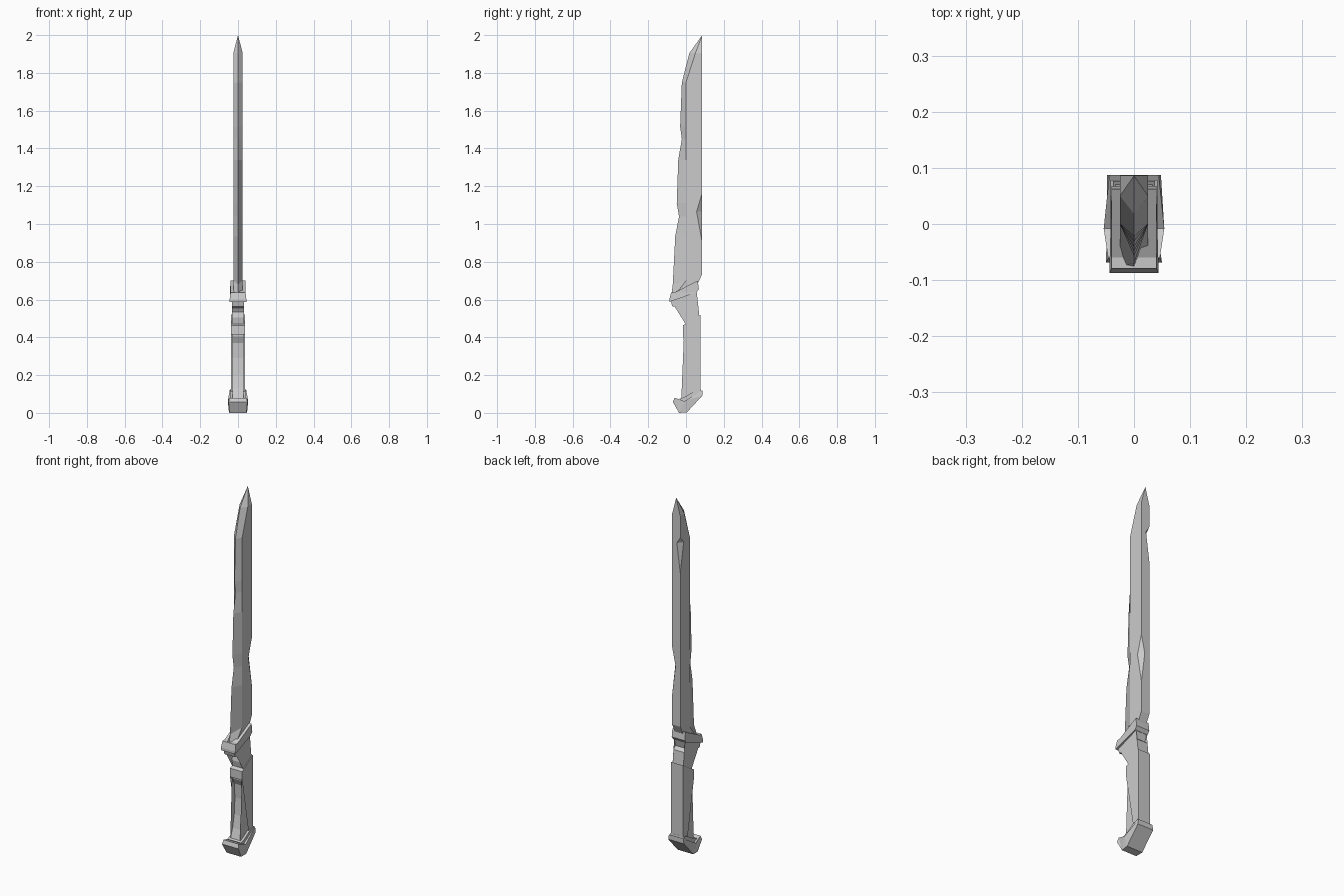
import bpy, bmesh
from mathutils import Vector

if "Cube" in bpy.data.objects:
    bpy.data.objects.remove(bpy.data.objects["Cube"])


def finish(name, bm):
    bmesh.ops.remove_doubles(bm, verts=bm.verts, dist=1e-5)
    bmesh.ops.recalc_face_normals(bm, faces=bm.faces)
    mesh = bpy.data.meshes.new(name)
    bm.to_mesh(mesh)
    bm.free()
    obj = bpy.data.objects.new(name, mesh)
    bpy.context.collection.objects.link(obj)
    return obj


def plate(name, profile, half):
    """Side profile (y, z[, own half width]) mirrored to both sides of x = 0."""
    bm = bmesh.new()
    sides = []
    for s in (-1, 1):
        sides.append([bm.verts.new((s * (p[2] if len(p) > 2 else half), p[0], p[1]))
                      for p in profile])
    n = len(profile)
    caps = [bm.faces.new(sides[0]), bm.faces.new(sides[1])]
    for i in range(n):
        j = (i + 1) % n
        bm.faces.new((sides[0][i], sides[0][j], sides[1][j], sides[1][i]))
    bmesh.ops.triangulate(bm, faces=caps)
    return finish(name, bm)


# Blade: five-sided sections of (edge y,z), (ridge y,z), (spine y,z)
T = 0.025
sections = [((-.08, .60), (-.075, .60), (.06, .68)),
            ((-.07, .68), (0, .70), (.086, .735))]
edge = [(-.057, .935), (-.037, 1.04), (-.049, 1.11), (-.041, 1.34),
        (-.022, 1.45), (-.031, 1.515), (-.022, 1.75)]
sections += [((y, z), (0, z), (.086, z)) for y, z in edge]
sections.append(((.018, 1.905), (.05, 1.905), (.086, 1.905)))

bm = bmesh.new()
rings = []
for e, r, s in sections:
    rings.append([bm.verts.new(p) for p in
                  ((0, *e), (T, *r), (T, *s), (-T, *s), (-T, *r))])
bm.faces.new(rings[0])
for a, b in zip(rings, rings[1:]):
    for i in range(5):
        j = (i + 1) % 5
        bm.faces.new((a[i], a[j], b[j], b[i]))
tip = bm.verts.new((0, .086, 2.0))
for i in range(5):
    bm.faces.new((rings[-1][i], rings[-1][(i + 1) % 5], tip))
blade = finish("blade", bm)

# Chips gouged out of the two spine corners
for side, low, mid, high in ((1, .90, 1.065, 1.165), (-1, 1.59, 1.75, 1.785)):
    a = Vector((side * T, .056, mid))
    b = Vector((side * .004, .086, mid))
    m = (a + b) / 2
    ends = [Vector((side * T, .086, z)) for z in (low, high)]
    pts = [a + (a - b) * .6, b + (b - a) * .6] + [p + (p - m) * 1.5 for p in ends]
    bm = bmesh.new()
    v = [bm.verts.new(p) for p in pts]
    for f in ((0, 1, 2), (0, 1, 3), (0, 2, 3), (1, 2, 3)):
        bm.faces.new([v[i] for i in f])
    cutter = finish("chip_cutter", bm)
    cutter.hide_render = True
    cutter.hide_viewport = True
    cut = blade.modifiers.new("chip", 'BOOLEAN')
    cut.operation = 'DIFFERENCE'
    cut.solver = 'EXACT'
    cut.object = cutter

# Slanted guard slab and the hooked bracket below it
plate("guard_slab", [(-.079, .637), (-.06, .638), (.062, .70), (.068, .655),
                     (.055, .637), (-.087, .588, .044), (-.087, .603, .044)], .040)
plate("guard_bracket", [(-.083, .60), (-.072, .563), (-.03, .563), (-.012, .555),
                        (0, .535), (-.006, .505), (.004, .46), (.072, .50),
                        (.062, .585), (.044, .60), (.056, .645)], .033)

# Handle: collar with back strip, and the recessed curved grip
plate("handle_frame", [(-.017, .415), (-.017, .463), (.004, .473), (.077, .52),
                       (.077, .10), (.042, .09), (.052, .20), (.055, .30),
                       (.047, .443)], .037)
plate("grip", [(-.01, .43), (-.008, .405), (.01, .37), (.016, .29), (.010, .20),
               (-.004, .13), (-.025, .07), (.06, .09), (.065, .44)], .030)

# Pommel: stepped seat and faceted angled cap
plate("pommel_seat", [(-.035, .075), (-.01, .055), (.08, .10), (.078, .125),
                      (.05, .118), (-.005, .085)], .042)
plate("pommel", [(.087, .12, .044), (.087, .092, .048), (.005, .003, .048),
                 (-.037, 0, .045), (-.069, .058, .050), (-.061, .08, .046),
                 (-.008, .062, .054)], .05)
